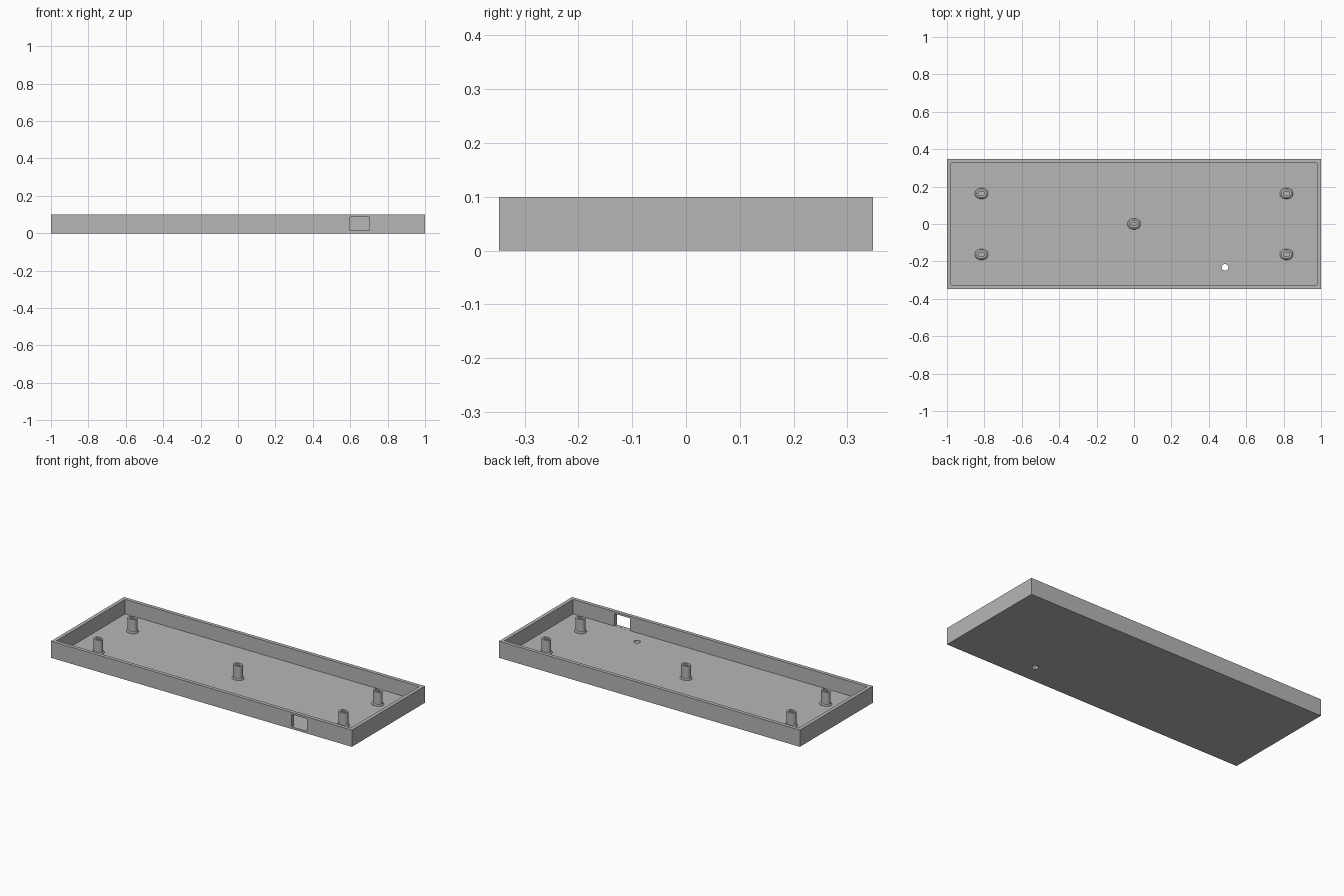
import bpy
import bmesh
import math

WIDTH, DEPTH, HEIGHT = 2.0, 0.694, 0.1
WALL, FLOOR = 0.022, 0.013

if "Cube" in bpy.data.objects:
    bpy.data.objects.remove(bpy.data.objects["Cube"])

grey = bpy.data.materials.new("plain grey")
grey.use_nodes = True
colour = (0.47, 0.47, 0.47, 1)
grey.diffuse_color = colour
grey.node_tree.nodes["Principled BSDF"].inputs["Base Color"].default_value = colour


def finish(name, bm):
    bmesh.ops.recalc_face_normals(bm, faces=bm.faces)
    mesh = bpy.data.meshes.new(name)
    bm.to_mesh(mesh)
    bm.free()
    mesh.materials.append(grey)
    obj = bpy.data.objects.new(name, mesh)
    bpy.context.collection.objects.link(obj)
    return obj


def box(name, low, high):
    bm = bmesh.new()
    bmesh.ops.create_cube(bm, size=1)
    for v in bm.verts:
        v.co = [a + (c + 0.5) * (b - a) for a, b, c in zip(low, high, v.co)]
    return finish(name, bm)


def cut(target, cutter):
    mod = target.modifiers.new("cut", "BOOLEAN")
    mod.operation = "DIFFERENCE"
    mod.solver = "EXACT"
    mod.object = cutter
    bpy.context.view_layer.objects.active = target
    bpy.ops.object.modifier_apply(modifier=mod.name)
    bpy.data.objects.remove(cutter)


def slot_loop(bm, radius, half_gap, z, steps=8):
    """Rounded slot outline: two half circles pushed apart along x."""
    verts = []
    for side in (0, 1):
        for i in range(steps + 1):
            a = math.pi * (side + i / steps) - math.pi / 2
            shift = half_gap if side == 0 else -half_gap
            verts.append(bm.verts.new((shift + radius * math.cos(a), radius * math.sin(a), z)))
    return verts


def post(name, x, y):
    # Flared foot, straight shaft and a slotted screw hole
    top, foot = 0.095, FLOOR + 0.008
    rings = [(0.029, FLOOR - 0.001), (0.028, FLOOR + 0.003), (0.021, foot),
             (0.021, top), (0.009, top), (0.009, FLOOR + 0.002)]
    bm = bmesh.new()
    loops = [slot_loop(bm, r, 0.007, z) for r, z in rings]
    for a, b in zip(loops, loops[1:]):
        for i in range(len(a)):
            j = (i + 1) % len(a)
            bm.faces.new((a[i], a[j], b[j], b[i]))
    bm.faces.new(loops[0])
    bm.faces.new(loops[-1])
    obj = finish(name, bm)
    obj.location = (x, y, 0)
    bpy.ops.object.select_all(action="DESELECT")
    obj.select_set(True)
    bpy.context.view_layer.objects.active = obj
    bpy.ops.object.shade_smooth_by_angle(angle=math.radians(30))


# Open tray with a thin wall and floor
hx, hy = WIDTH / 2, DEPTH / 2
tray = box("tray", (-hx, -hy, 0), (hx, hy, HEIGHT))
cut(tray, box("cavity", (WALL - hx, WALL - hy, FLOOR), (hx - WALL, hy - WALL, HEIGHT + 0.1)))

# Socket opening through the front wall
cut(tray, box("socket_opening", (0.6, -hy - 0.1, FLOOR + 0.0005), (0.703, -hy + WALL + 0.02, 0.088)))

# Small round hole through the floor
bm = bmesh.new()
bmesh.ops.create_cone(bm, cap_ends=True, segments=16, radius1=0.018, radius2=0.018, depth=0.1)
bmesh.ops.translate(bm, verts=bm.verts, vec=(0.487, -0.232, 0))
cut(tray, finish("button_hole", bm))

# Mounting posts
post("centre_post", 0, 0)
for side, sx in (("right", -1), ("left", 1)):
    for end, sy in (("front", -1), ("back", 1)):
        post(f"{end}_{side}_post", sx * 0.815, sy * 0.163)
